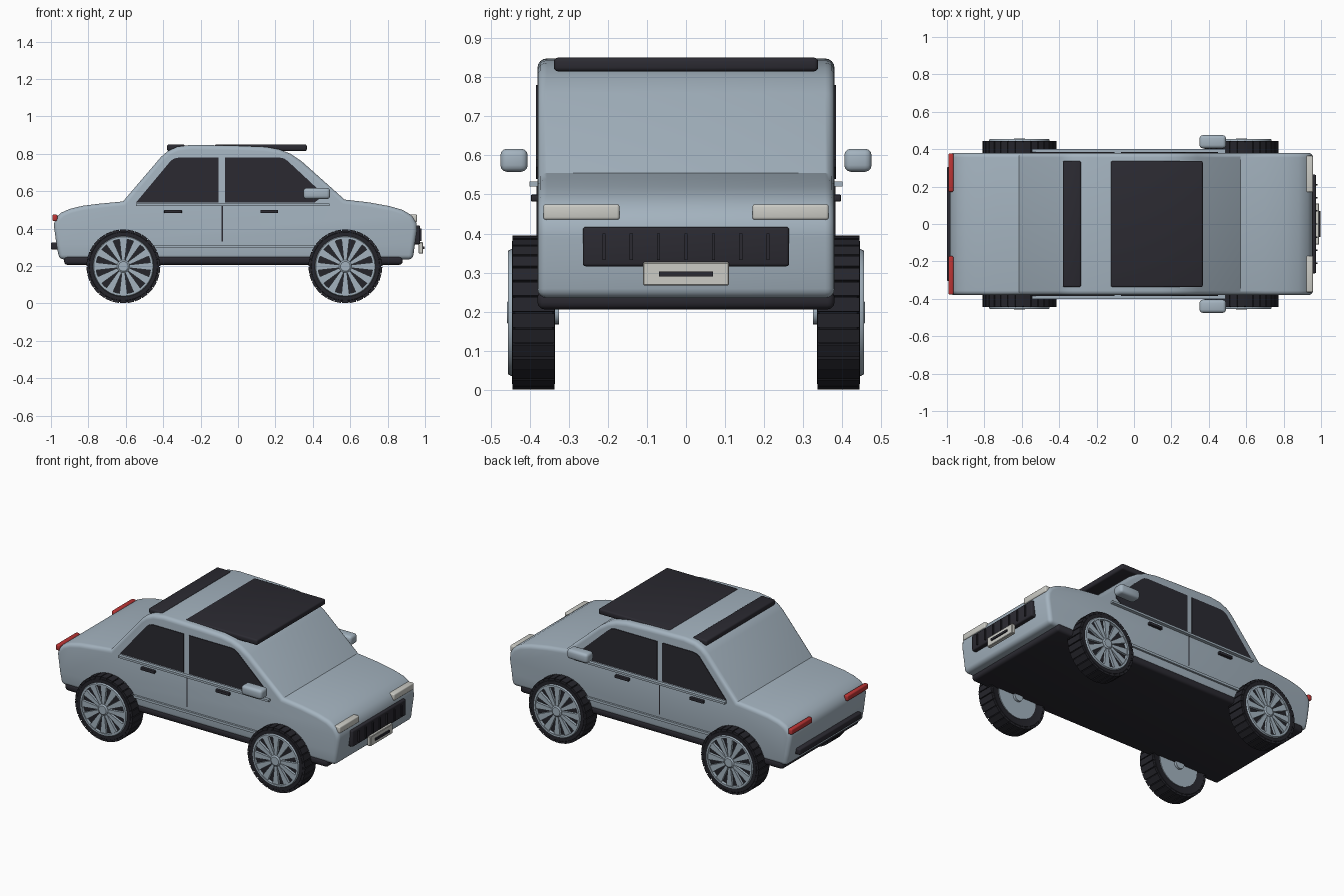
import bpy, bmesh
from math import pi, sin, cos, radians
from mathutils import Matrix

cube = bpy.data.objects.get("Cube")
if cube:
    bpy.data.objects.remove(cube, do_unlink=True)


def material(name, r, g, b):
    m = bpy.data.materials.new(name)
    m.use_nodes = True
    m.diffuse_color = (r, g, b, 1)
    for node in m.node_tree.nodes:
        if node.type == 'BSDF_PRINCIPLED':
            node.inputs["Base Color"].default_value = (r, g, b, 1)
            node.inputs["Roughness"].default_value = 0.6
    return m


PAINT = material("blue_grey_paint", 0.37, 0.45, 0.52)
DARK = material("dark_trim", 0.024, 0.023, 0.031)
RUBBER = material("tyre_rubber", 0.018, 0.018, 0.024)
LAMP = material("pale_lamp", 0.60, 0.60, 0.56)
RED = material("red_lamp", 0.50, 0.035, 0.035)


def finish(name, bm, mat, bevel=0.0, segments=3):
    """Round the hard edges, shade by angle and make an object."""
    bmesh.ops.recalc_face_normals(bm, faces=bm.faces)
    if bevel:
        hard = [e for e in bm.edges if e.calc_face_angle(0) > 0.9]
        bmesh.ops.bevel(bm, geom=hard, offset=bevel, offset_type='OFFSET',
                        segments=segments, profile=0.5, affect='EDGES',
                        clamp_overlap=False)
    mesh = bpy.data.meshes.new(name)
    bm.to_mesh(mesh)
    bm.free()
    mesh.materials.append(mat)
    mesh.shade_smooth()
    mesh.set_sharp_from_angle(angle=radians(32))
    obj = bpy.data.objects.new(name, mesh)
    bpy.context.scene.collection.objects.link(obj)
    return obj


def add_prism(bm, pts, y0, y1, matrix=Matrix()):
    """Extrude an x-z outline from y0 to y1."""
    a = [bm.verts.new(matrix @ Matrix.Translation((x, y0, z)).translation) for x, z in pts]
    b = [bm.verts.new(matrix @ Matrix.Translation((x, y1, z)).translation) for x, z in pts]
    bm.faces.new(a)
    bm.faces.new(b[::-1])
    for i in range(len(pts)):
        j = (i + 1) % len(pts)
        bm.faces.new((a[j], a[i], b[i], b[j]))


def prism(name, pts, y0, y1, mat, bevel=0.0, segments=3):
    bm = bmesh.new()
    add_prism(bm, pts, y0, y1)
    return finish(name, bm, mat, bevel, segments)


def box(name, x, y, z, mat, bevel=0.0, segments=3):
    pts = [(x[0], z[0]), (x[1], z[0]), (x[1], z[1]), (x[0], z[1])]
    return prism(name, pts, min(y), max(y), mat, bevel, segments)


def lathe(name, profile, mat, closed=False, steps=48):
    """Spin an (r, y) profile around the y axis."""
    bm = bmesh.new()
    rings = [[bm.verts.new((r * cos(2 * pi * i / steps), y, r * sin(2 * pi * i / steps)))
              for i in range(steps)] for r, y in profile]
    pairs = list(zip(rings, rings[1:]))
    if closed:
        pairs.append((rings[-1], rings[0]))
    else:
        bm.faces.new(rings[0])
        bm.faces.new(rings[-1][::-1])
    for a, b in pairs:
        for i in range(steps):
            j = (i + 1) % steps
            bm.faces.new((a[i], a[j], b[j], b[i]))
    return finish(name, bm, mat)


def spun_prisms(name, pts, y0, y1, count, mat):
    """Repeat one prism around the y axis."""
    bm = bmesh.new()
    for i in range(count):
        add_prism(bm, pts, y0, y1, Matrix.Rotation(2 * pi * i / count, 4, 'Y'))
    return finish(name, bm, mat)


# Body shell: side outline extruded across the width
outline = [
    (-0.955, 0.235), (-0.97, 0.31), (-0.985, 0.42), (-0.975, 0.455), (-0.945, 0.485),
    (-0.9, 0.505), (-0.83, 0.522), (-0.74, 0.533), (-0.615, 0.545),
    (-0.41, 0.785), (-0.375, 0.815), (-0.325, 0.838), (-0.25, 0.848),
    (0.0, 0.843), (0.15, 0.837), (0.22, 0.824), (0.28, 0.8), (0.34, 0.76),
    (0.57, 0.555), (0.7, 0.54), (0.81, 0.52), (0.88, 0.5), (0.93, 0.47),
    (0.955, 0.43), (0.957, 0.39), (0.945, 0.31), (0.935, 0.235)]
prism("body_shell", outline, -0.38, 0.38, PAINT, 0.024, 4)
box("chassis", (-0.93, 0.88), (-0.38, 0.38), (0.206, 0.255), DARK, 0.018)

# Roof panels
box("rear_roof_panel", (-0.38, -0.283), (-0.338, 0.338), (0.815, 0.85), DARK, 0.01)
box("front_roof_panel", (-0.125, 0.368), (-0.338, 0.338), (0.815, 0.85), DARK, 0.01)

# Side details, repeated on both sides
rear_window = [(-0.545, 0.54), (-0.36, 0.762), (-0.34, 0.775), (-0.315, 0.78),
               (-0.105, 0.78), (-0.105, 0.54)]
front_window = [(-0.07, 0.54), (-0.07, 0.78), (0.22, 0.78), (0.245, 0.775),
                (0.265, 0.762), (0.45, 0.59), (0.45, 0.57), (0.41, 0.54)]
for s, side in ((1, "left"), (-1, "right")):
    skin = s * 0.375
    for label, pts in (("rear", rear_window), ("front", front_window)):
        prism(f"{side}_{label}_window", pts, skin, s * 0.384, DARK)
    for label, x in (("rear", -0.395), ("front", 0.12)):
        box(f"{side}_{label}_door_handle", (x, x + 0.095), (skin, s * 0.397),
            (0.482, 0.5), DARK, 0.004, 2)
    box(f"{side}_door_seam", (-0.088, -0.081), (skin, s * 0.383), (0.33, 0.52), DARK)
    box(f"{side}_belt_moulding", (-0.545, 0.49), (skin, s * 0.4), (0.52, 0.533), PAINT)
    box(f"{side}_sill_moulding", (-0.46, 0.42), (skin, s * 0.392), (0.295, 0.31), PAINT)
    box(f"{side}_mirror", (0.35, 0.492), (s * 0.405, s * 0.475), (0.558, 0.617), PAINT, 0.017)
    box(f"{side}_headlight", (0.91, 0.957), (s * 0.17, s * 0.365), (0.435, 0.475), LAMP, 0.007)
    box(f"{side}_tail_light", (-0.993, -0.965), (s * 0.172, s * 0.378), (0.44, 0.475), RED, 0.008)

# Front and rear trim
box("grille", (0.93, 0.974), (-0.264, 0.264), (0.316, 0.417), DARK, 0.008)
for i in range(-3, 4):
    y = i * 0.07
    box("grille_slat", (0.97, 0.982), (y - 0.004, y + 0.004), (0.333, 0.4), DARK)
box("number_plate", (0.965, 0.99), (-0.11, 0.11), (0.267, 0.327), LAMP, 0.003, 1)
box("plate_bar", (0.988, 0.997), (-0.069, 0.069), (0.29, 0.303), DARK)
box("rear_bumper", (-1.0, -0.955), (-0.305, 0.305), (0.288, 0.326), DARK, 0.008)

# Wheel parts around the origin, outer side towards +y
RADIUS = 0.198
tyre = [(0.15, -0.045), (0.182, -0.055), (0.191, -0.048), (0.191, 0.048),
        (0.182, 0.055), (0.162, 0.055), (0.154, 0.045)]
rim = [(0.146, 0.04), (0.146, 0.065), (0.158, 0.065), (0.162, 0.058), (0.162, 0.04)]
spoke = [(-0.007, 0.02), (0.007, 0.02), (0.021, 0.149), (-0.021, 0.149)]
block = [(-0.018, 0.18), (0.018, 0.18), (0.018, RADIUS - 0.001), (-0.018, RADIUS - 0.001)]
wheel = [
    lathe("tyre", tyre, RUBBER),
    spun_prisms("tyre_tread", block, -0.054, 0.054, 30, RUBBER),
    lathe("wheel_rim", rim, PAINT, closed=True),
    spun_prisms("wheel_spokes", spoke, 0.04, 0.06, 12, PAINT),
    lathe("hub_cap", [(0.034, 0.04), (0.034, 0.062), (0.026, 0.068)], PAINT, steps=24),
    lathe("inner_wheel_disc", [(0.135, -0.04), (0.135, -0.05)], PAINT),
    lathe("axle_hub", [(0.03, -0.045), (0.03, -0.065)], PAINT, steps=24)]

# Place four wheels that share the same meshes
places = [(x, s) for x in (-0.613, 0.574) for s in (1, -1)]
for part in wheel:
    for n, (x, s) in enumerate(places):
        obj = part if n == 0 else part.copy()
        if n:
            bpy.context.scene.collection.objects.link(obj)
        obj.name = f"{'rear' if x < 0 else 'front'}_{'left' if s > 0 else 'right'}_{part.data.name}"
        obj.location = (x, s * 0.39, RADIUS)
        obj.rotation_euler.z = 0 if s > 0 else pi
